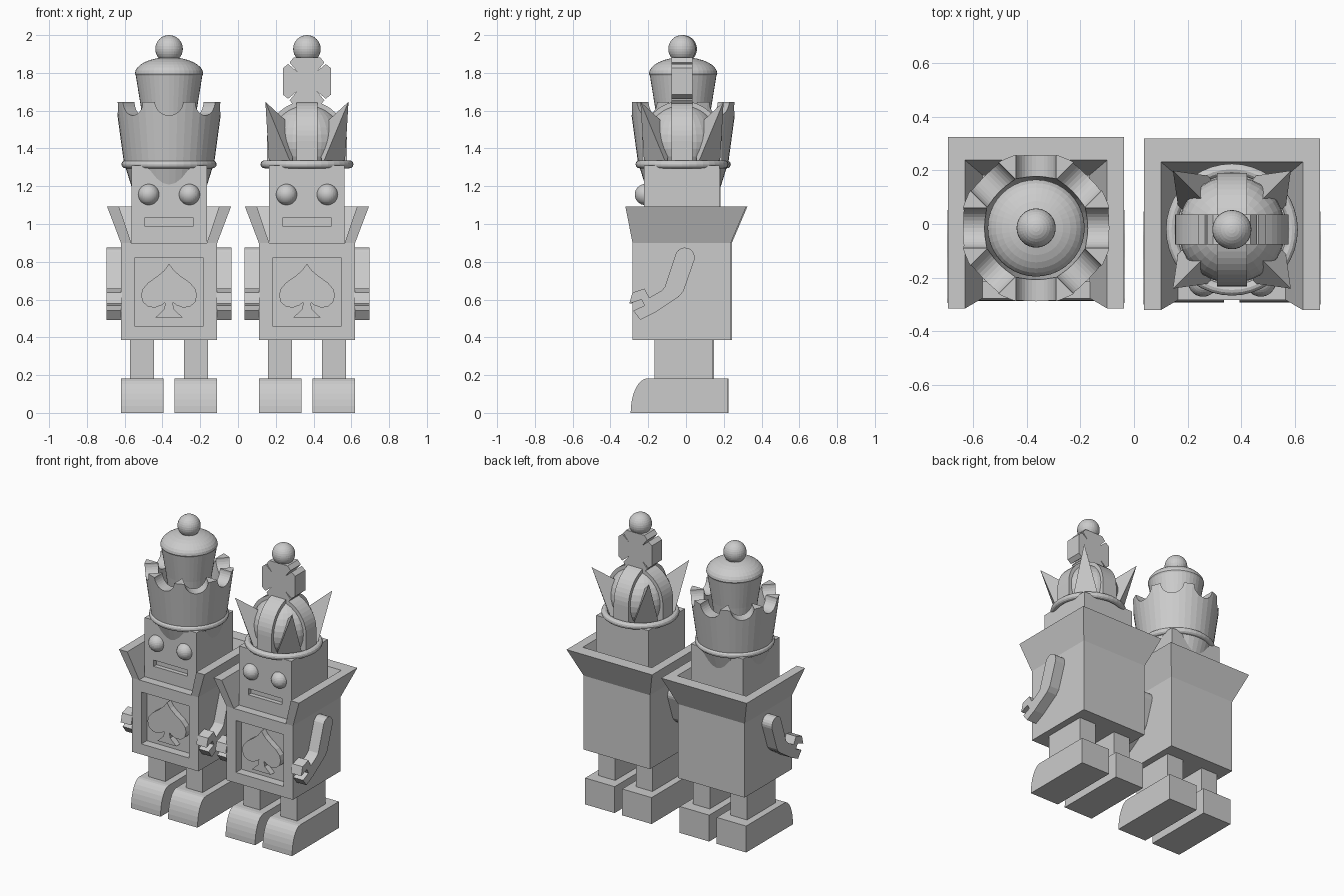
import bpy, bmesh, math
from mathutils import Matrix, Vector

cube = bpy.data.objects.get("Cube")
if cube:
    bpy.data.objects.remove(cube, do_unlink=True)


def finish(name, bm, at):
    bmesh.ops.recalc_face_normals(bm, faces=bm.faces[:])
    mesh = bpy.data.meshes.new(name)
    bm.to_mesh(mesh)
    bm.free()
    obj = bpy.data.objects.new(name, mesh)
    obj.location = at
    bpy.context.collection.objects.link(obj)
    return obj


def loft_mesh(ring_a, ring_b):
    """Solid between two matching rings of 3D points."""
    bm = bmesh.new()
    a = [bm.verts.new(p) for p in ring_a]
    b = [bm.verts.new(p) for p in ring_b]
    bm.faces.new(a)
    bm.faces.new(b)
    for i in range(len(a)):
        j = (i + 1) % len(a)
        bm.faces.new((a[i], a[j], b[j], b[i]))
    bmesh.ops.recalc_face_normals(bm, faces=bm.faces[:])
    return bm


def prism_x(name, profile, lo, hi, at):
    """Extrude a (y, z) profile along x."""
    rings = [[(x, y, z) for y, z in profile] for x in (lo, hi)]
    return finish(name, loft_mesh(*rings), at)


def prism_y(name, profile, lo, hi, at):
    """Extrude an (x, z) profile along y."""
    rings = [[(x, y, z) for x, z in profile] for y in (lo, hi)]
    return finish(name, loft_mesh(*rings), at)


def box_mesh(hx, y0, y1, z0, z1):
    rect = [(-hx, y0), (hx, y0), (hx, y1), (-hx, y1)]
    return loft_mesh(*[[(x, y, z) for x, y in rect] for z in (z0, z1)])


def recess_front(bm, hx, z0, z1, depth):
    """Sink a rectangular pocket into the front face."""
    bm.normal_update()
    face = min(bm.faces, key=lambda f: f.calc_center_median().y)
    bmesh.ops.inset_individual(bm, faces=[face], thickness=0.01)
    mid = face.calc_center_median().z
    for v in face.verts:
        v.co.x = math.copysign(hx, v.co.x)
        v.co.z = z0 if v.co.z < mid else z1
    pocket = bmesh.ops.extrude_discrete_faces(bm, faces=[face])["faces"][0]
    bmesh.ops.translate(bm, verts=pocket.verts[:], vec=(0, depth, 0))


def sphere(name, radius, at):
    bm = bmesh.new()
    bmesh.ops.create_uvsphere(bm, u_segments=32, v_segments=16, radius=radius)
    return finish(name, bm, at)


def lathe(name, profile, at, steps=40):
    """Spin an (r, z) profile about the vertical axis."""
    bm = bmesh.new()
    verts = [bm.verts.new((r, 0, z)) for r, z in profile]
    edges = [bm.edges.new(pair) for pair in zip(verts, verts[1:])]
    bmesh.ops.spin(bm, geom=verts + edges, axis=(0, 0, 1), cent=(0, 0, 0),
                   angle=math.tau, steps=steps)
    bmesh.ops.remove_doubles(bm, verts=bm.verts[:], dist=1e-4)
    return finish(name, bm, at)


def rim(name, major, minor, z, at):
    ring = [(major + minor * math.cos(a), z + minor * math.sin(a))
            for a in [math.tau * i / 12 for i in range(13)]]
    return lathe(name, ring, at)


def mirrored(half):
    """Complete a right-hand profile across the centre line."""
    return half + [(-u, v) for u, v in reversed(half) if u > 1e-6]


def arc(cy, cz, ry, rz, start, end, n):
    angles = [math.radians(start + (end - start) * i / n) for i in range(n + 1)]
    return [(cy + ry * math.cos(a), cz + rz * math.sin(a)) for a in angles]


SPADE = mirrored([(0, .79), (.025, .755), (.06, .725), (.11, .69), (.14, .655),
                  (.148, .622), (.138, .585), (.11, .562), (.075, .557),
                  (.04, .57), (.02, .585), (.025, .55), (.072, .505)])
ARM = arc(-.003, .823, .052, .052, 170, -15, 10) + [
    (-.01, .645), (-.035, .615), (-.164, .53), (-.239, .493), (-.276, .541),
    (-.217, .568), (-.233, .6), (-.297, .578), (-.281, .637), (-.217, .658),
    (-.191, .61), (-.127, .647), (-.11, .665)]
FOOT = [(.223, 0), (.223, .183)] + arc(-.2, 0, .09, .183, 90, 180, 8)


def collar_ring(ox, ix, front, inner_back, back, z):
    half = [(ix, inner_back), (ix, front), (ox, front), (ox, back)]
    return [(x, y, z) for x, y in mirrored(half)]


def robot(who, at):
    # Torso with sunken panel and raised spade
    body = box_mesh(.255, -.28, .24, .387, .9)
    recess_front(body, .183, .46, .82, .06)
    finish(who + "_body", body, at)
    prism_y(who + "_spade", SPADE, -.262, -.215, at)

    # Flared collar, open at the front
    finish(who + "_collar", loft_mesh(
        collar_ring(.255, .2, -.28, .18, .24, .9),
        collar_ring(.328, .265, -.318, .235, .322, 1.092)), at)

    # Head with mouth slot
    head = box_mesh(.2, -.22, .18, .89, 1.31)
    recess_front(head, .13, .99, 1.033, .03)
    finish(who + "_head", head, at)

    # Paired parts
    for side, s in (("right", -1), ("left", 1)):
        tag = f"{who}_{side}_"
        sphere(tag + "eye", .056, at + Vector((s * .108, -.212, 1.156)))
        prism_x(tag + "arm", ARM, s * .25, s * .33, at)
        finish(tag + "leg", box_mesh(.064, -.165, .145, .17, .4),
               at + Vector((s * .143, 0, 0)))
        prism_x(tag + "foot", FOOT, s * .029, s * .255, at)


def queen_crown(at):
    # Flaring cup with eight round notches in its edge
    cup = lathe("queen_crown", [(0, 1.17), (.19, 1.17), (.24, 1.33), (.283, 1.647),
                                (.2, 1.647), (.175, 1.4), (0, 1.4)], at)
    cutters = []
    for i in range(4):
        bm = bmesh.new()
        bmesh.ops.create_cone(bm, cap_ends=True, segments=32, radius1=.075,
                              radius2=.075, depth=.8)
        bmesh.ops.transform(bm, verts=bm.verts[:], matrix=
                            Matrix.Rotation(i * math.pi / 4, 4, 'Z')
                            @ Matrix.Rotation(math.pi / 2, 4, 'Y'))
        cutter = finish("notch_cutter", bm, at + Vector((0, 0, 1.65)))
        cutter.hide_render = True
        mod = cup.modifiers.new("notch", 'BOOLEAN')
        mod.operation, mod.solver, mod.object = 'DIFFERENCE', 'EXACT', cutter
        cutters.append(cutter)
    bpy.context.view_layer.update()
    cut = bpy.data.meshes.new_from_object(
        cup.evaluated_get(bpy.context.evaluated_depsgraph_get()))
    cup.modifiers.clear()
    cup.data = cut
    for cutter in cutters:
        bpy.data.objects.remove(cutter, do_unlink=True)

    rim("queen_crown_rim", .231, .021, 1.316, at)
    # Inner cap with domed top
    lathe("queen_cap", [(0, 1.39), (.12, 1.39), (.146, 1.6), (.176, 1.785)]
          + arc(0, 1.795, .181, .088, 0, 90, 8), at)
    sphere("queen_ball", .073, at + Vector((0, 0, 1.927)))


def king_crown(at):
    rim("king_crown_rim", .225, .021, 1.316, at)
    sphere("king_dome", .2, at + Vector((0, 0, 1.435)))

    # Two crossed bands over the dome
    band = [(.212, 1.31)] + arc(0, 1.44, .212, .212, 0, 180, 24) + [(-.212, 1.31)]
    prism_y("king_band_sideways", band, -.056, .056, at)
    prism_x("king_band_lengthways", band, -.056, .056, at)

    # Four outward-leaning spikes
    for i in range(4):
        bm = bmesh.new()
        base = [(.2, .08, 1.31), (.08, .2, 1.31), (.06, .06, 1.5)]
        a, b, c, tip = [bm.verts.new(p) for p in base + [(.22, .22, 1.647)]]
        for tri in ((a, b, c), (a, b, tip), (b, c, tip), (c, a, tip)):
            bm.faces.new(tri)
        bm.transform(Matrix.Rotation(i * math.pi / 2, 4, 'Z'))
        finish(f"king_spike_{i + 1}", bm, at)

    # Flared cross and ball
    corner = [(.127, .07), (.1, .092), (.052, .052), (.092, .1), (.07, .127)]
    outline = []
    for i in range(4):
        turn = Matrix.Rotation(i * math.pi / 2, 2)
        outline += [tuple(turn @ Vector(p)) for p in corner]
    prism_y("king_cross", outline, -.056, .056, at + Vector((0, 0, 1.755)))
    sphere("king_ball", .073, at + Vector((0, 0, 1.927)))


queen_at = Vector((-.365, .003, 0))
king_at = Vector((.365, -.003, 0))
robot("queen", queen_at)
robot("king", king_at)
queen_crown(queen_at + Vector((0, -.018, 0)))
king_crown(king_at + Vector((0, -.018, 0)))
